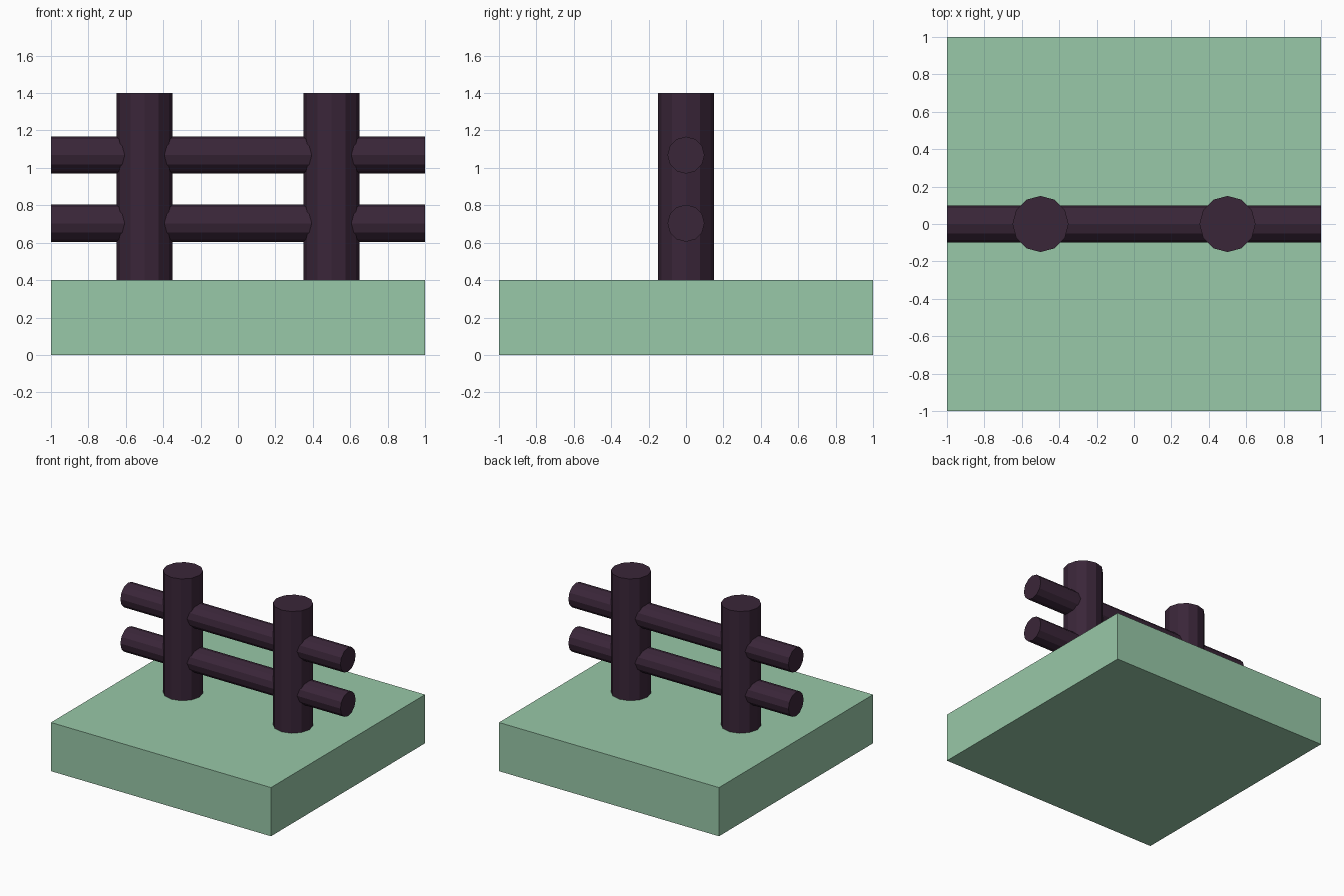
import bpy, math

if "Cube" in bpy.data.objects:
    bpy.data.objects.remove(bpy.data.objects["Cube"])


def material(name, color):
    m = bpy.data.materials.new(name)
    m.diffuse_color = (*color, 1)
    m.use_nodes = True
    m.node_tree.nodes["Principled BSDF"].inputs["Base Color"].default_value = m.diffuse_color
    return m


green = material("grass green", (0.314, 0.578, 0.392))
wood = material("dark wood", (0.042, 0.019, 0.040))


def finish(name, mat):
    ob = bpy.context.object
    ob.name = name
    ob.data.materials.append(mat)


def log(name, radius, length, loc, rot=(0, 0, 0)):
    bpy.ops.mesh.primitive_cylinder_add(vertices=12, radius=radius, depth=length,
                                        location=loc, rotation=rot)
    finish(name, wood)


# Ground block
bpy.ops.mesh.primitive_cube_add(size=1, location=(0, 0, 0.2))
bpy.context.object.scale = (2, 2, 0.4)
finish("ground_block", green)

# Upright posts
for side, x in (("left", -0.5), ("right", 0.5)):
    log(side + "_post", 0.15, 1.0, (x, 0, 0.9))

# Horizontal rails running through the posts
for level, z in (("lower", 0.704), ("upper", 1.068)):
    log(level + "_rail", 0.099, 2.0, (0, 0, z), (0, math.pi / 2, 0))
